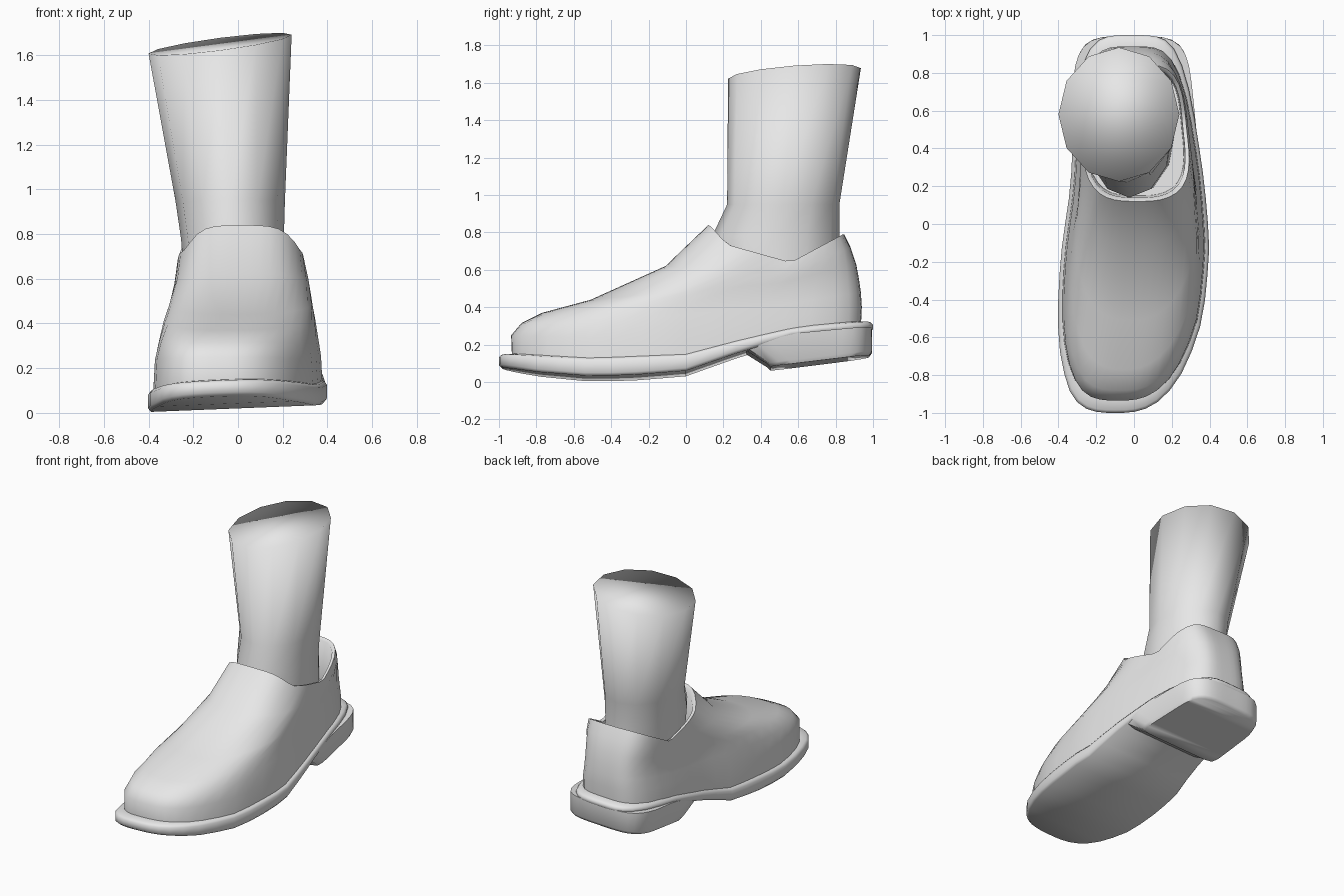
import bpy
import bmesh
from math import cos, sin, pi

default_cube = bpy.data.objects.get("Cube")
if default_cube:
    bpy.data.objects.remove(default_cube, do_unlink=True)

SEGMENTS = 48

grey = bpy.data.materials.new("plain grey")
grey.use_nodes = True
grey.diffuse_color = (0.8, 0.8, 0.8, 1)
grey.node_tree.nodes["Principled BSDF"].inputs["Base Color"].default_value = (0.8, 0.8, 0.8, 1)


def curve(points, t):
    """Height or width read from a short profile."""
    if t <= points[0][0]:
        return points[0][1]
    for (start, a), (end, b) in zip(points, points[1:]):
        if t <= end:
            return a + (b - a) * (t - start) / (end - start)
    return points[-1][1]


def unit_loop(segments, front_power, back_power):
    """Rounded unit outline that starts at the front and runs round."""
    loop = []
    for i in range(segments):
        angle = 2 * pi * i / segments
        along, across = -cos(angle), sin(angle)
        power = front_power if along < 0 else back_power
        radius = (abs(along) ** power + abs(across) ** power) ** (-1 / power)
        loop.append((across * radius, along * radius))
    return loop


# Footprint: half width and centre line from toe to heel
HALF_WIDTH = [(-0.8, 0.39), (-0.5, 0.4), (-0.1, 0.39), (0.2, 0.355), (0.5, 0.33), (0.9, 0.31)]
CENTRE = [(-1, -0.1), (-0.8, -0.06), (-0.5, -0.02), (-0.1, 0.01), (0.2, 0.02), (0.8, -0.01)]


def foot_ring(front, back, width, heights, front_power=3, back_power=4, tilt=0):
    """Footprint loop scaled by width, its height following a side profile."""
    ring = []
    for across, along in unit_loop(SEGMENTS, front_power, back_power):
        y = (front + back) / 2 + along * (back - front) / 2
        x = curve(CENTRE, y) + across * width * curve(HALF_WIDTH, y)
        ring.append((x, y, curve(heights, y) + tilt * x))
    return ring


def loft(name, rings, cap_start=True, cap_end=True, sharp_angle=None):
    """Skin the rings in order; caps are strips from side to side."""
    mesh = bpy.data.meshes.new(name)
    bm = bmesh.new()
    loops = [[bm.verts.new(p) for p in ring] for ring in rings]
    n = len(loops[0])
    for lower, upper in zip(loops, loops[1:]):
        for i in range(n):
            j = (i + 1) % n
            bm.faces.new((lower[i], lower[j], upper[j], upper[i]))
    for wanted, loop in ((cap_start, loops[0]), (cap_end, loops[-1])):
        if wanted:
            for i in range(n // 2):
                corners = [loop[i], loop[i + 1], loop[n - i - 1], loop[-i % n]]
                bm.faces.new(list(dict.fromkeys(corners)))
    bmesh.ops.recalc_face_normals(bm, faces=bm.faces[:])
    bm.to_mesh(mesh)
    bm.free()
    mesh.materials.append(grey)
    obj = bpy.data.objects.new(name, mesh)
    bpy.context.collection.objects.link(obj)
    bpy.ops.object.select_all(action="DESELECT")
    obj.select_set(True)
    bpy.context.view_layer.objects.active = obj
    if sharp_angle:
        bpy.ops.object.shade_smooth_by_angle(angle=sharp_angle)
    else:
        bpy.ops.object.shade_smooth()
    return obj


def shifted(heights, amount):
    return [(y, z + amount) for y, z in heights]


# Sole: curved slab with a narrow welt
SOLE_BOTTOM = [(-1, 0.08), (-0.8, 0.045), (-0.5, 0.017), (-0.25, 0.025), (0, 0.045), (0.3, 0.15), (0.6, 0.24), (1, 0.27)]
SOLE_TOP = [(-1, 0.15), (-0.8, 0.13), (-0.5, 0.11), (0, 0.13), (0.3, 0.21), (0.6, 0.28), (1, 0.32)]
TILT = 0.04
loft("sole", [
    foot_ring(-0.98, 0.98, 0.97, SOLE_BOTTOM, tilt=TILT),
    foot_ring(-1, 1, 1, shifted(SOLE_BOTTOM, 0.015), tilt=TILT),
    foot_ring(-1, 1, 1, shifted(SOLE_TOP, -0.015), tilt=TILT),
    foot_ring(-0.985, 0.985, 0.97, SOLE_TOP, tilt=TILT),
    foot_ring(-0.92, 0.92, 0.9, shifted(SOLE_TOP, 0.01), tilt=TILT),
], sharp_angle=1)

# Heel block: sloped breast, square front, rounded back
HEEL_BOTTOM = [(0.44, 0.07), (1, 0.14)]
loft("heel", [
    foot_ring(0.45, 0.98, 0.92, HEEL_BOTTOM, 14, tilt=TILT),
    foot_ring(0.43, 0.995, 0.95, shifted(HEEL_BOTTOM, 0.02), 14, tilt=TILT),
    foot_ring(0.29, 0.995, 0.985, shifted(SOLE_TOP, -0.03), 14, tilt=TILT),
], sharp_angle=1)

# Upper: rings climb the toe and instep to the collar, then turn inside
COLLAR = [(0.12, 0.84), (0.135, 0.83), (0.22, 0.735), (0.56, 0.64), (0.84, 0.79)]
loft("shoe_upper", [
    foot_ring(-0.93, 0.935, 0.95, shifted(SOLE_TOP, -0.02)),
    foot_ring(-0.935, 0.94, 0.93, [(-0.93, 0.25), (-0.3, 0.23), (0.5, 0.34), (0.94, 0.4)]),
    foot_ring(-0.88, 0.935, 0.89, [(-0.88, 0.315), (-0.4, 0.32), (0.5, 0.41), (0.93, 0.48)]),
    foot_ring(-0.77, 0.925, 0.87, [(-0.77, 0.37), (0.5, 0.47), (0.92, 0.55)], 2.6),
    foot_ring(-0.51, 0.91, 0.86, [(-0.51, 0.44), (0.5, 0.53), (0.91, 0.63)], 2.5),
    foot_ring(-0.11, 0.88, 0.86, [(-0.11, 0.62), (0.1, 0.6), (0.56, 0.59), (0.88, 0.72)], 2.6),
    foot_ring(0.12, 0.845, 0.83, COLLAR),
    foot_ring(0.14, 0.825, 0.77, shifted(COLLAR, -0.005)),
    foot_ring(0.15, 0.82, 0.75, [(0.15, 0.55), (0.8, 0.5)]),
], cap_start=False, sharp_angle=1.1)


# Leg: twelve-sided tube leaning outward with a slanted, softly shaded end
def leg_ring(x, y, z, radius_x, radius_y, slope_x=0, slope_y=0):
    return [(x + a * radius_x, y + b * radius_y, z + a * slope_x + b * slope_y)
            for a, b in unit_loop(12, 2, 2)]


loft("leg", [
    leg_ring(-0.01, 0.48, 0.53, 0.225, 0.33),
    leg_ring(-0.025, 0.48, 0.78, 0.23, 0.34),
    leg_ring(-0.035, 0.52, 0.95, 0.245, 0.3),
    leg_ring(-0.08, 0.58, 1.65, 0.32, 0.355, 0.042, 0.028),
], cap_start=False)
